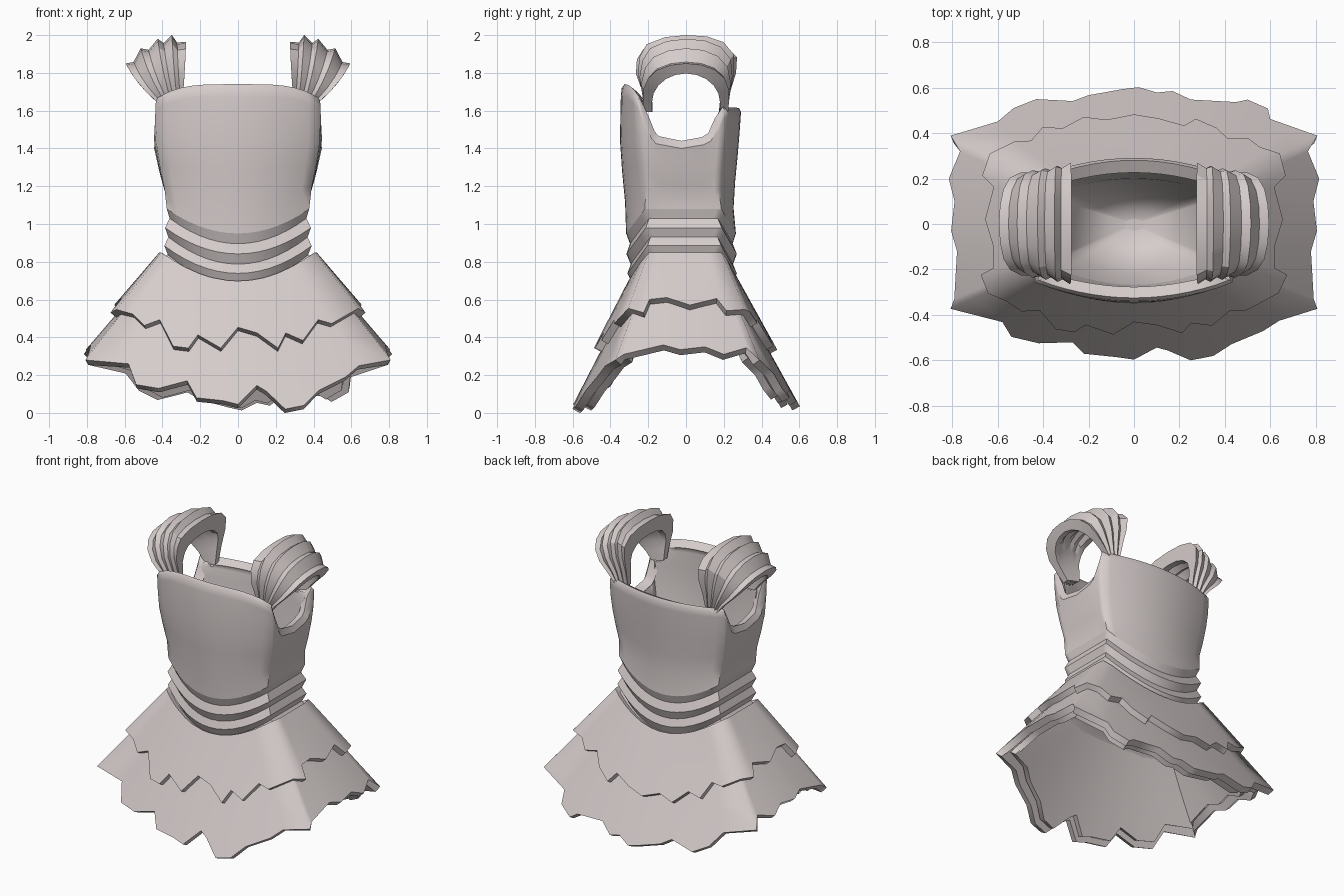
import bpy, math

if "Cube" in bpy.data.objects:
    bpy.data.objects.remove(bpy.data.objects["Cube"])

mat = bpy.data.materials.new("pale_rose_grey")
mat.diffuse_color = (0.67, 0.605, 0.60, 1)
mat.use_nodes = True
mat.node_tree.nodes["Principled BSDF"].inputs["Base Color"].default_value = mat.diffuse_color


def lerp(a, b, f):
    return a + (b - a) * f


def make(name, verts, faces, thickness=0, offset=-1, angle=28):
    me = bpy.data.meshes.new(name)
    me.from_pydata(verts, [], faces)
    me.materials.append(mat)
    ob = bpy.data.objects.new(name, me)
    bpy.context.collection.objects.link(ob)
    bpy.ops.object.select_all(action='DESELECT')
    ob.select_set(True)
    bpy.context.view_layer.objects.active = ob
    if thickness:
        m = ob.modifiers.new("shell", 'SOLIDIFY')
        m.thickness, m.offset = thickness, offset
        bpy.ops.object.modifier_apply(modifier=m.name)
    bpy.ops.object.shade_smooth_by_angle(angle=math.radians(angle))
    return ob


def ring_faces(n, rows, top_down=True):
    out = []
    for r in range(rows - 1):
        for i in range(n):
            k = (i + 1) % n
            q = (r * n + i, (r + 1) * n + i, (r + 1) * n + k, r * n + k)
            out.append(q if top_down else q[::-1])
    return out


def section(panel, t, z, w, cf, cb, df, db, dip, bulge):
    """Point on a garment cross-section: bowed front and back, nearly flat sides."""
    k = 1 - t * t
    if panel == 'front':
        return (w * t, -lerp(cf, df, k), z - dip * k)
    if panel == 'back':
        return (w * t, lerp(cb, db, k), z - dip * k)
    x = w + bulge * k
    return (x if panel == 'right' else -x, lerp(-cf, cb, (t + 1) / 2), z)


# ---------------------------------------------------------------- skirt
WAIST = (0.84, 0.372, 0.17, 0.16, 0.26, 0.235, 0.14, 0.0)
HEM = (0.29, 0.80, 0.37, 0.385, 0.60, 0.60, 0.25, 0.045)


def skirt_dims(v):
    return [lerp(a, b, v) for a, b in zip(WAIST, HEM)]


def solve(panel, p, z):
    """Find the panel position t and slope position v of a hem point."""
    v = 0.6
    for _ in range(25):
        _, w, cf, cb, _, _, _, _ = skirt_dims(v)
        if panel in ('front', 'back'):
            t = max(-1, min(1, p / w))
            k = 1 - t * t
        else:
            t = max(-1, min(1, (p + cf) / (cf + cb) * 2 - 1))
            k = 0
        v = (WAIST[0] - WAIST[6] * k - z) / (WAIST[0] - HEM[0] + (HEM[6] - WAIST[6]) * k)
    return panel, t, v


def skirt_layer(name, front, side, back, thickness, offset, dz, v0, inset=0):
    cols = [solve('front', x, z + dz) for x, z in front]
    cols += [solve('right', y, z + dz) for y, z in side]
    cols += [solve('back', x, z + dz) for x, z in reversed(back)]
    cols += [solve('left', y, z + dz) for y, z in reversed(side)]
    # corner columns sit exactly on the panel seams
    cols = [(p, round(t) if abs(t) > 0.95 else t, v) for p, t, v in cols]
    rows = 5
    verts = []
    for r in range(rows):
        for p, t, v in cols:
            d = skirt_dims(lerp(v0, v, r / (rows - 1)))
            d[0] -= inset * .3
            d[1:6] = [a - inset for a in d[1:6]]
            verts.append(section(p, t, *d))
    make(name, verts, ring_faces(len(cols), rows), thickness, offset, 64)


lower_hem = (
    [(-.81, .28), (-.58, .26), (-.54, .15), (-.42, .13), (-.27, .17), (-.22, .08), (-.08, .065),
     (0, .045), (.10, .145), (.15, .115), (.25, .02), (.35, .04), (.43, .12), (.57, .19),
     (.64, .25), (.81, .28)],
    [(-.33, .31), (-.12, .36), (-.03, .335), (.10, .35), (.20, .31), (.32, .345)],
    [(-.81, .28), (-.60, .23), (-.53, .14), (-.43, .09), (-.27, .13), (-.20, .09), (-.05, .05),
     (.02, .035), (.10, .075), (.17, .06), (.25, .12), (.45, .11), (.50, .08), (.59, .13),
     (.60, .21), (.81, .28)])
skirt_layer("lower_skirt", *lower_hem, 0.045, -1, 0, 0)
skirt_layer("inner_skirt", *lower_hem, 0.04, -1, .025, 0.1, .05)

skirt_layer(
    "upper_skirt",
    [(-.61, .54), (-.55, .53), (-.49, .47), (-.41, .50), (-.34, .36), (-.26, .35), (-.21, .42),
     (-.09, .35), (0, .46), (.10, .43), (.21, .35), (.25, .43), (.34, .39), (.42, .50),
     (.49, .48), (.61, .55)],
    [(-.22, .53), (-.19, .60), (-.10, .61), (.02, .57), (.16, .605), (.21, .54)],
    [(-.61, .55), (-.52, .50), (-.45, .51), (-.40, .41), (-.31, .43), (-.22, .35), (-.12, .38),
     (0, .34), (.11, .37), (.22, .42), (.27, .36), (.36, .42), (.41, .50), (.50, .48),
     (.55, .54), (.61, .54)],
    0.04, 1, -0.025, 0.03)

# ---------------------------------------------------------------- bodice
# side height, half width, front/back corner depth, front/back centre depth, dip, side bulge
BODY = [
    (0.84, .370, .178, .163, .285, .247, .150, .0),
    (1.08, .360, .200, .170, .300, .247, .130, .0),
    (1.25, .405, .220, .175, .330, .255, .080, .005),
    (1.45, .435, .243, .195, .350, .280, .020, .02),
    (1.68, .435, .258, .210, .345, .297, .0, .02),
    (1.80, .430, .255, .210, .330, .295, .0, .02)]


def body_dims(z):
    for a, b in zip(BODY, BODY[1:]):
        if z <= b[0]:
            break
    f = (z - a[0]) / (b[0] - a[0])
    return [lerp(p, q, f) for p, q in zip(a, b)]


# columns: panel, position, height of the top edge (armholes cut low in the sides)
ts = [i / 7 for i in range(-7, 8)]
arm = [(-.86, 1.53), (-.72, 1.45), (-.62, 1.425), (0, 1.40), (.55, 1.42), (.72, 1.44), (.88, 1.52)]
cols = [('front', t, 1.65 + .07 * (1 - t ** 4)) for t in ts]
cols += [('right', t, z) for t, z in arm]
cols += [('back', t, 1.60) for t in reversed(ts)]
cols += [('left', t, z) for t, z in reversed(arm)]

# pleated waist bands: side height and outward swell, then the plain bodice
bands = [(.835, 0), (.885, .022), (.93, .002), (.98, .022), (1.03, 0), (1.08, .017)]
rise = [.2, .4, .6, .8, .93, 1]
verts = []
for p, t, top in cols:                    # rolled lip, wider round the armholes
    armhole = p in ('right', 'left')
    d = body_dims(top + (.04 if armhole else .02))
    d[1:6] = [a - (.025 if armhole else .012) for a in d[1:6]]
    verts.append(section(p, t, *d))
for f in reversed(rise):
    verts += [section(p, t, *body_dims(lerp(1.08, top, f))) for p, t, top in cols]
for z, swell in reversed(bands):
    d = body_dims(z)
    d[1:6] = [a + swell for a in d[1:6]]
    verts += [section(p, t, *d) for p, t, _ in cols]
bodice = make("bodice", verts, ring_faces(len(cols), len(rise) + len(bands) + 1), 0.06, -1, 62)
n = len(cols)
for e in bodice.data.edges:               # crisp creases along the bands and armholes
    a, b = e.vertices
    row = a // n
    crease = row > len(rise) or (row == 1 and max(cols[a % n][2], cols[b % n][2]) < 1.56)
    if row == b // n and a < len(verts) and crease:
        e.use_edge_sharp = True


# closed inside: bowl in the bodice and dome under the skirt
def lining(name, ring, centre_z, up, power):
    n = len(ring)
    verts = []
    for s in (1, .9, .75, .55, .3, .1):
        verts += [(x * s, y * s, lerp(centre_z, z, s ** power)) for x, y, z in ring]
    faces = ring_faces(n, 6, up) + [tuple(range(5 * n, 6 * n))[::1 if up else -1]]
    make(name, verts, faces, angle=70)


bowl = body_dims(1.3)
bowl[1:6] = [a - .05 for a in bowl[1:6]]
lining("bodice_lining", [section(p, t, *bowl) for p, t, _ in cols], .86, True, 3)
dome = skirt_dims(.42)
dome[1:6] = [a - .08 for a in dome[1:6]]
lining("skirt_lining", [section(p, t, *dome) for p, t, _ in cols], .68, False, 2.5)

# ---------------------------------------------------------------- puffed ribbed shoulder straps
tips = [(.275, 1.965), (.35, 2.0), (.425, 1.98), (.515, 1.93), (.595, 1.85)]
path = [(-.215, -.25), (-.235, .08), (-.265, .38), (-.26, .66), (-.225, .86), (-.12, .97), (0, 1),
        (.12, .985), (.215, .9), (.27, .70), (.265, .4), (.235, .05), (.21, -.35)]
ribs = []
for i in range(9):
    u = i / 8
    base = (lerp(.29, .43, u), lerp(1.69, 1.645, u))
    a, b = tips[i // 2], tips[(i + 1) // 2]
    tip = [lerp(p, q, .65 if i % 2 else 0) for p, q in zip(a, b)]
    pull = .09 if i % 2 else 0            # crease just inside each rib
    tip = [lerp(t, c, pull) for t, c in zip(tip, base)]
    ribs.append((u, base, tip, 1 - pull * .7))

for side, name in ((1, "right_strap"), (-1, "left_strap")):
    verts = []
    for j, (y, h) in enumerate(path):
        # the outer ribs are rounder and narrower than the inner ones
        ang = math.pi * min(1, max(0, (j - 1) / 10))
        cy, ch = -.225 * math.cos(ang), (math.sin(ang) if 0 < j < 12 else h)
        for inner in (False, True):
            for u, base, tip, ys in (reversed(ribs) if inner else ribs):
                mix = lerp(.5, 1, u) if inner else .75 * u
                yy, k = lerp(y, cy, mix), lerp(h, ch, mix)
                yy *= .80 if inner else ys
                if inner and k > 0:
                    k *= lerp(.66, .74, u)
                kx = k + .10 * math.sin(math.pi * min(1, max(0, k)))
                verts.append((side * lerp(base[0], tip[0], kx), yy, lerp(base[1], tip[1], k)))
    n = 18
    faces = ring_faces(n, len(path), side < 0)
    ends = [tuple(range(n)), tuple(range((len(path) - 1) * n, len(path) * n))[::-1]]
    faces += ends if side < 0 else [e[::-1] for e in ends]
    ob = make(name, verts, faces, angle=30)
    bpy.ops.object.mode_set(mode='EDIT')
    bpy.ops.mesh.select_all(action='SELECT')
    bpy.ops.mesh.normals_make_consistent(inside=False)
    bpy.ops.object.mode_set(mode='OBJECT')
